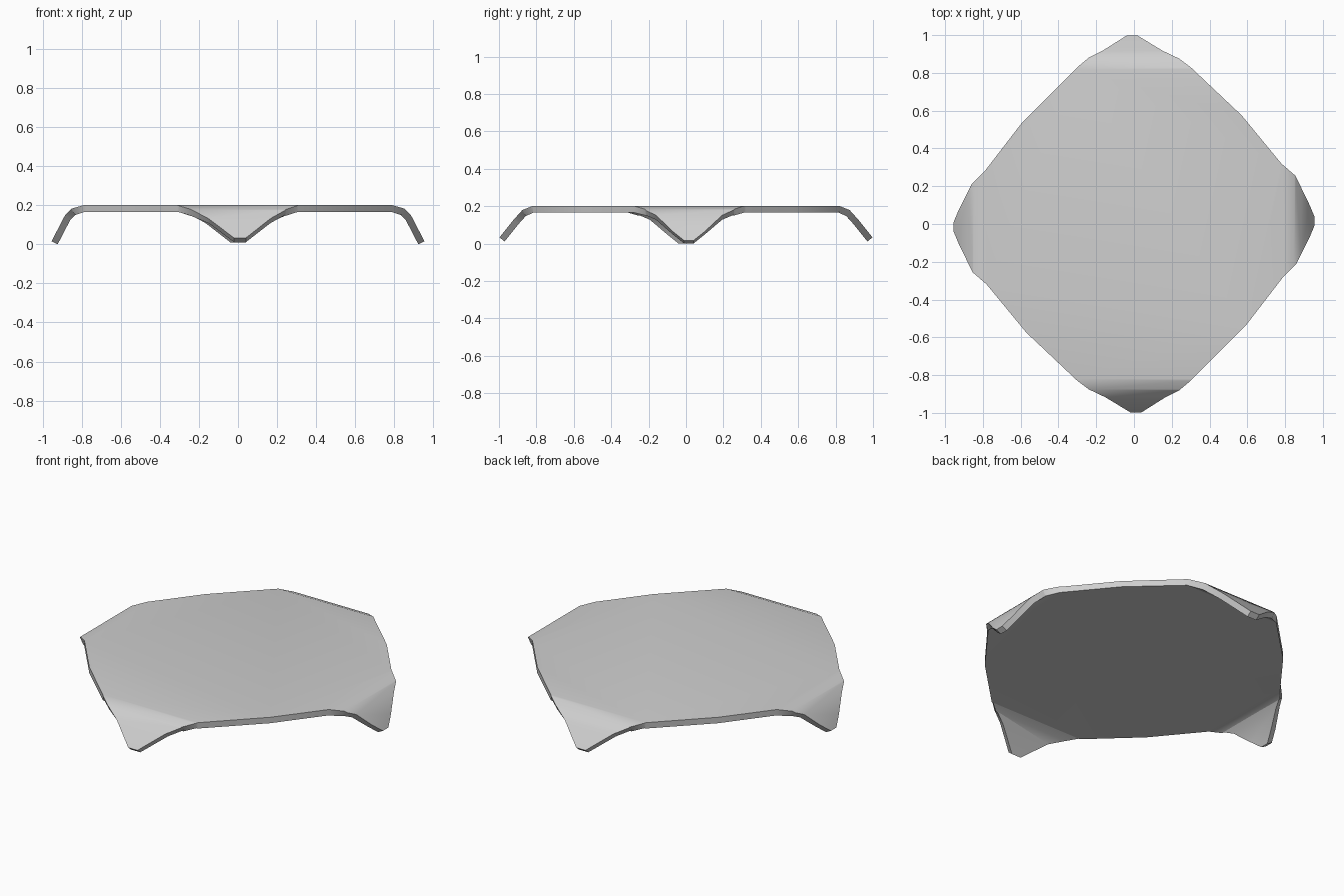
import bpy
import bmesh
import math
from mathutils import Vector

cube = bpy.data.objects.get("Cube")
if cube:
    bpy.data.objects.remove(cube, do_unlink=True)

THICKNESS = 0.035

# Half of the plate outline, counter-clockwise from the back tip;
# the other half is the same path turned half way round.
HALF_OUTLINE = [
    (-0.04, 0.997), (-0.17, 0.915), (-0.24, 0.88), (-0.30, 0.83),
    (-0.59, 0.54), (-0.79, 0.28), (-0.86, 0.21), (-0.93, 0.07),
    (-0.955, 0.01), (-0.955, -0.04), (-0.93, -0.10), (-0.855, -0.255),
    (-0.78, -0.32), (-0.57, -0.575), (-0.30, -0.83), (-0.24, -0.875),
    (-0.15, -0.918), (-0.02, -0.997),
]

# Bend profiles of the corner tabs: distance from centre, height
SIDE_BEND = [(0.79, 0.21), (0.85, 0.193), (0.885, 0.16), (0.955, 0.025)]
END_BEND = [(0.82, 0.21), (0.875, 0.188), (0.92, 0.138), (1.0, 0.038)]


def bend_height(profile, distance):
    """Height of the bent sheet at a distance from the centre."""
    if distance <= profile[0][0]:
        return profile[0][1]
    for (d0, z0), (d1, z1) in zip(profile, profile[1:]):
        if distance <= d1:
            return z0 + (z1 - z0) * (distance - d0) / (d1 - d0)
    return profile[-1][1]


def score_fold_lines(bm, axis, profile):
    """Cut the sheet along the folds of the two opposite tabs."""
    for sign in (-1, 1):
        for distance, _ in profile[:-1]:
            normal = axis * sign
            bmesh.ops.bisect_plane(
                bm, geom=bm.verts[:] + bm.edges[:] + bm.faces[:],
                dist=0.0005, plane_co=normal * distance, plane_no=normal)


# Flat sheet, scored and folded down at the four corners
bm = bmesh.new()
outline = HALF_OUTLINE + [(-x, -y) for x, y in HALF_OUTLINE]
bm.faces.new([bm.verts.new((x, y, 0)) for x, y in outline])
score_fold_lines(bm, Vector((1, 0, 0)), SIDE_BEND)
score_fold_lines(bm, Vector((0, 1, 0)), END_BEND)
for v in bm.verts:
    v.co.z = min(bend_height(SIDE_BEND, abs(v.co.x)),
                 bend_height(END_BEND, abs(v.co.y)))
bm.normal_update()
mesh = bpy.data.meshes.new("folded_plate")
bm.to_mesh(mesh)
bm.free()

plate = bpy.data.objects.new("folded_plate", mesh)
bpy.context.collection.objects.link(plate)

# Plain grey surface
grey = bpy.data.materials.new("plain_grey")
grey.use_nodes = True
colour = (0.62, 0.62, 0.62, 1)
grey.diffuse_color = colour
grey.node_tree.nodes["Principled BSDF"].inputs["Base Color"].default_value = colour
mesh.materials.append(grey)

# Sheet thickness, grown below the top surface
solid = plate.modifiers.new("thickness", "SOLIDIFY")
solid.thickness = THICKNESS
solid.offset = -1
solid.use_even_offset = True

bpy.ops.object.select_all(action="DESELECT")
plate.select_set(True)
bpy.context.view_layer.objects.active = plate
bpy.ops.object.modifier_apply(modifier=solid.name)

# Rest the tab tips on the ground
lowest = min(v.co.z for v in mesh.vertices)
for v in mesh.vertices:
    v.co.z -= lowest

bpy.ops.object.shade_smooth_by_angle(angle=math.radians(40))
